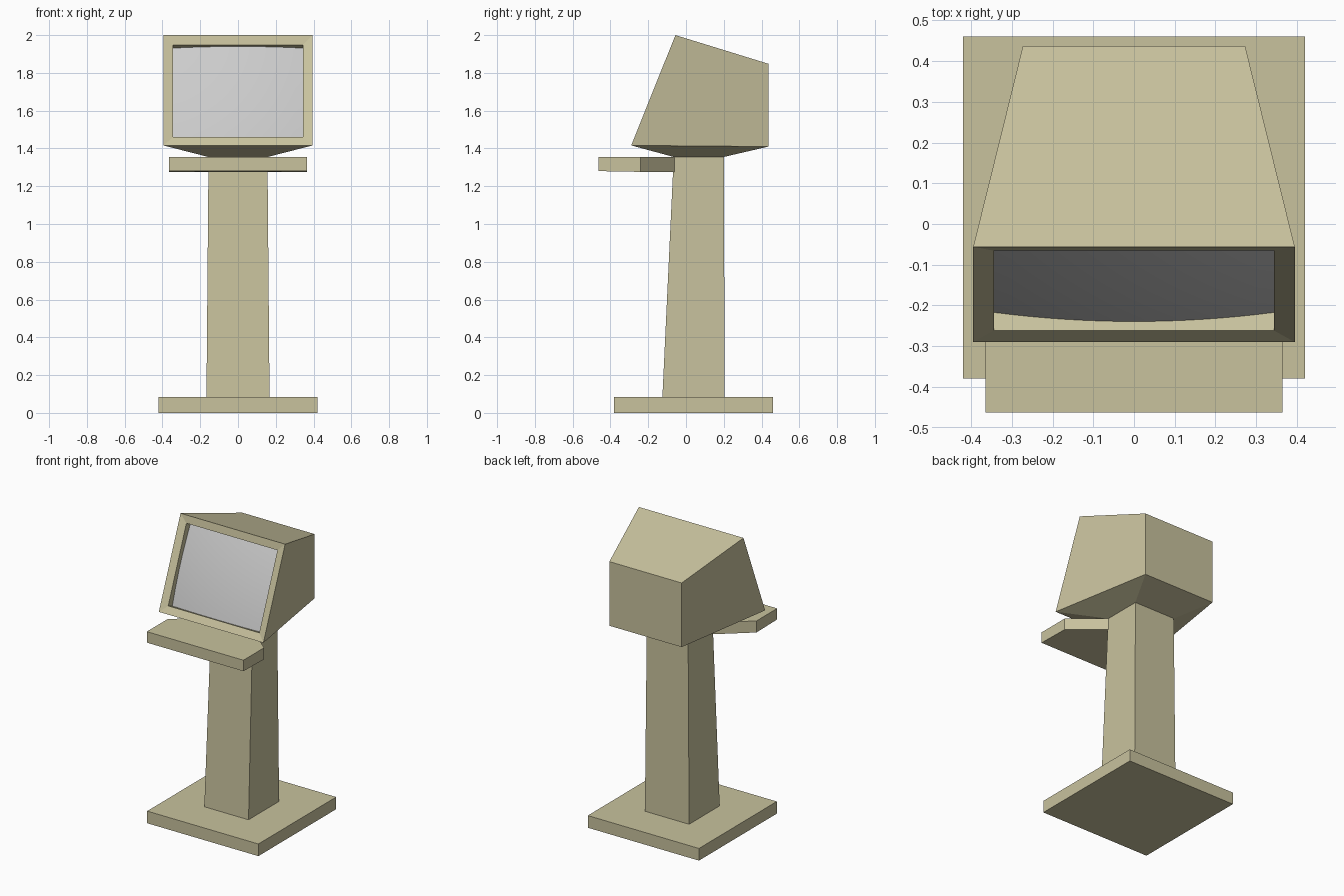
import bpy, bmesh
from mathutils import Vector

if "Cube" in bpy.data.objects:
    bpy.data.objects.remove(bpy.data.objects["Cube"])

tan = bpy.data.materials.new("tan_plastic")
tan.diffuse_color = (0.58, 0.54, 0.34, 1)
tan.use_nodes = True
tan.node_tree.nodes["Principled BSDF"].inputs["Base Color"].default_value = tan.diffuse_color


def finish(name, bm, mat=None):
    bm.normal_update()
    me = bpy.data.meshes.new(name)
    bm.to_mesh(me)
    bm.free()
    ob = bpy.data.objects.new(name, me)
    bpy.context.collection.objects.link(ob)
    if mat:
        me.materials.append(mat)
    return ob


def loft(rings):
    """Closed solid through rings of points, bottom to top."""
    bm = bmesh.new()
    loops = [[bm.verts.new(p) for p in r] for r in rings]
    for a, b in zip(loops, loops[1:]):
        for i in range(len(a)):
            j = (i + 1) % len(a)
            bm.faces.new((a[i], a[j], b[j], b[i]))
    bm.faces.new(loops[0][::-1])
    bm.faces.new(loops[-1])
    bmesh.ops.recalc_face_normals(bm, faces=bm.faces)
    return bm


def ring(xf, yf, zf, xb, yb, zb):
    """Symmetric four-point ring: front edge, then back edge."""
    return [(-xf, yf, zf), (xf, yf, zf), (xb, yb, zb), (-xb, yb, zb)]


# base plate
finish("base", loft([ring(.42, -.38, z, .42, .46, z) for z in (0, .083)]), tan)

# tapered post
finish("post", loft([ring(.167, -.125, .083, .167, .205, .083),
                     ring(.156, -.065, 1.355, .156, .2, 1.355)]), tan)

# control shelf, narrowing back to the post
shelf = [(-.365, -.463), (.365, -.463), (.365, -.24),
         (.157, -.062), (-.157, -.062), (-.365, -.24)]
finish("control_shelf", loft([
    [(x, y, 1.28 if y < -.4 else 1.276) for x, y in shelf],
    [(x, y, 1.355) for x, y in shelf]]), tan)

# monitor housing
bm = loft([ring(.157, -.065, 1.355, .157, .2, 1.355),
           ring(.395, -.29, 1.416, .273, .437, 1.41),
           ring(.395, -.056, 2.0, .273, .437, 1.848)])
bm.normal_update()
front = min((f for f in bm.faces if f.calc_center_median().z > 1.5),
            key=lambda f: f.calc_center_median().y)
n = front.normal.copy()
# sloping bezel, then the deep screen recess
for thickness, depth in ((.051, .01), (0, .048)):
    bmesh.ops.inset_region(bm, faces=[front], thickness=thickness,
                           use_even_offset=True)
    bmesh.ops.translate(bm, verts=front.verts[:], vec=-n * depth)
centre = front.calc_center_median()
up = Vector((1, 0, 0)).cross(n)
if up.z < 0:
    up = -up
half_w = max(abs((v.co - centre).x) for v in front.verts)
half_h = max(abs((v.co - centre).dot(up)) for v in front.verts)
bmesh.ops.delete(bm, geom=[front], context='FACES_ONLY')
finish("monitor_housing", bm, tan)

# bulging screen glass
bm = bmesh.new()
bmesh.ops.create_grid(bm, x_segments=16, y_segments=16, size=1)
for v in bm.verts:
    a, b = v.co.x, v.co.y
    bulge = .024 * (1 - a * a) + .014 * (1 - b * b)
    v.co = centre + Vector((a * half_w, 0, 0)) + up * b * half_h + n * bulge
bm.normal_update()
if sum((f.normal for f in bm.faces), Vector()).dot(n) < 0:
    bmesh.ops.reverse_faces(bm, faces=bm.faces)
for f in bm.faces:
    f.smooth = True
finish("screen", bm)
